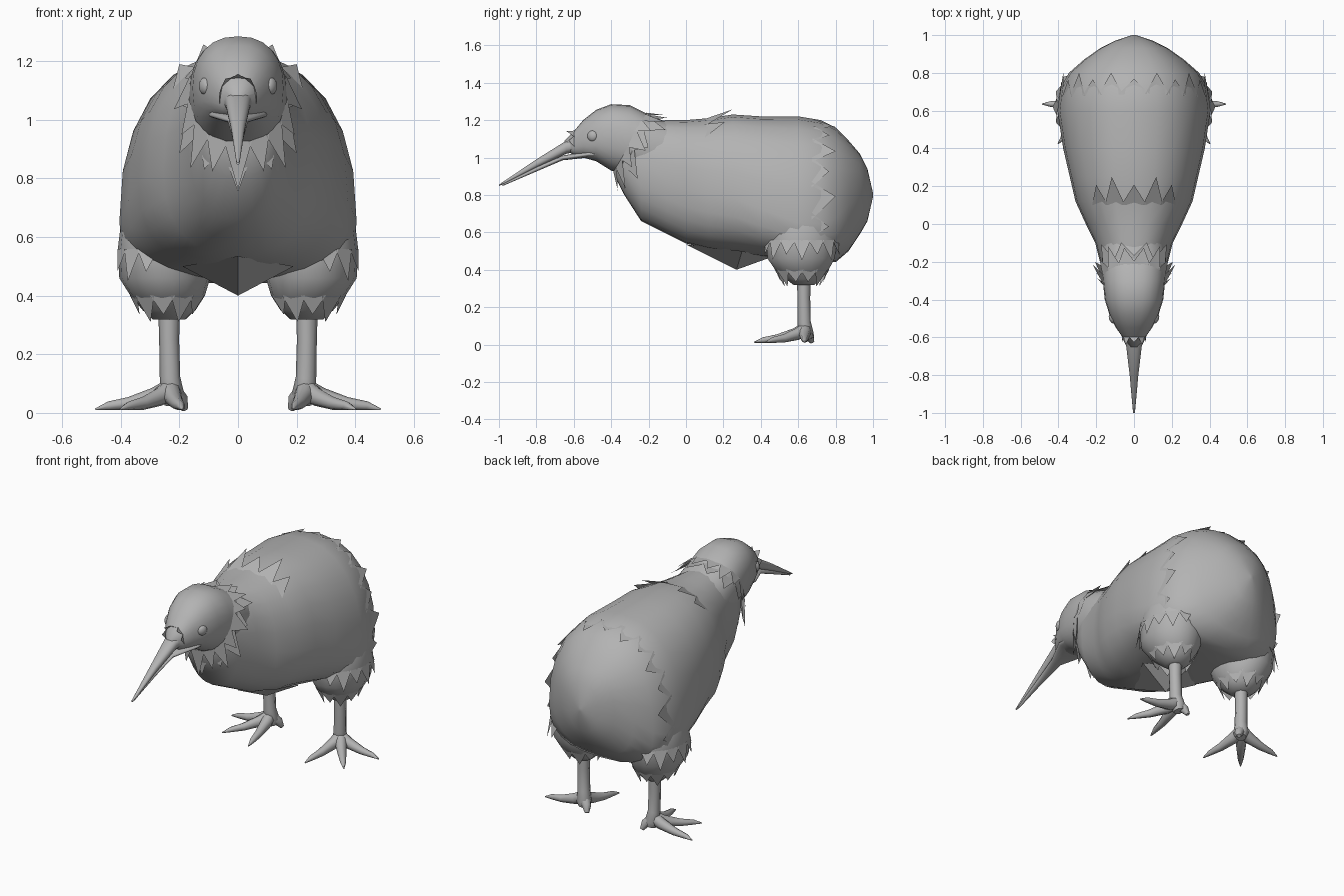
import bpy, bmesh, math
from math import sin, cos, pi, radians
from mathutils import Vector

if "Cube" in bpy.data.objects:
    bpy.data.objects.remove(bpy.data.objects["Cube"])

grey = bpy.data.materials.new("plain grey")
grey.use_nodes = True
grey.diffuse_color = (0.45, 0.45, 0.45, 1)
grey.node_tree.nodes["Principled BSDF"].inputs["Base Color"].default_value = (0.45, 0.45, 0.45, 1)


def finish(obj, angle=50):
    bpy.ops.object.select_all(action="DESELECT")
    obj.select_set(True)
    bpy.context.view_layer.objects.active = obj
    if obj.type == "CURVE":
        bpy.ops.object.convert(target="MESH")
        obj = bpy.context.object
    obj.data.materials.clear()
    obj.data.materials.append(grey)
    if angle:
        bpy.ops.object.shade_smooth_by_angle(angle=radians(angle))
    return obj


def mesh_object(name, bm, angle=50):
    bmesh.ops.recalc_face_normals(bm, faces=bm.faces[:])
    mesh = bpy.data.meshes.new(name)
    bm.to_mesh(mesh)
    bm.free()
    obj = bpy.data.objects.new(name, mesh)
    bpy.context.collection.objects.link(obj)
    return finish(obj, angle)


def loft(name, rings, angle=50):
    """Skin closed rings of points and cap both ends."""
    bm = bmesh.new()
    loops = [[bm.verts.new(p) for p in ring] for ring in rings]
    n = len(loops[0])
    for a, b in zip(loops, loops[1:]):
        for i in range(n):
            j = (i + 1) % n
            bm.faces.new((a[i], a[j], b[j], b[i]))
    bm.faces.new(loops[0])
    bm.faces.new(loops[-1])
    return mesh_object(name, bm, angle)


def power(v, n):
    return math.copysign(abs(v) ** (2 / n), v)


def point(stations, y, a):
    """Point on a lofted form at length y; angle 0 is the top, pi the bottom."""
    y = min(max(y, stations[0][0]), stations[-1][0])
    for s, t in zip(stations, stations[1:]):
        if y <= t[0]:
            k = (y - s[0]) / (t[0] - s[0])
            bottom, top, width, f = (p + (q - p) * k for p, q in zip(s[1:], t[1:]))
            break
    mid = bottom + (top - bottom) * f
    # Low-slung sections have a boxier underside
    reach, n = (top - mid, 2.3) if cos(a) > 0 else (mid - bottom, 3.3 - 2 * f)
    return Vector((width * power(sin(a), n), y, mid + reach * power(cos(a), n)))


def long_form(name, stations, n=24):
    return loft(name, [[point(stations, s[0], 2 * pi * i / n) for i in range(n)] for s in stations])


def ruff(name, base, tip, count, start=0, end=2 * pi):
    """Row of pointed feathers; base and tip give a position for an angle."""
    bm = bmesh.new()
    step = (end - start) / count
    for i in range(count):
        a = start + step * (i + 0.5)
        long = 1 if i % 2 else 0.72
        root = base(a)
        end_point = root + (tip(a) - root) * long
        corners = (base(a - step * 0.6), base(a + step * 0.6), end_point)
        bm.faces.new([bm.verts.new(p) for p in corners])
    return mesh_object(name, bm, 0)


def tube(name, points, radii):
    curve = bpy.data.curves.new(name, "CURVE")
    curve.dimensions = "3D"
    curve.bevel_depth = 1
    curve.bevel_resolution = 2
    curve.use_fill_caps = True
    spline = curve.splines.new("POLY")
    spline.points.add(len(points) - 1)
    for p, co, r in zip(spline.points, points, radii):
        p.co = (*co, 1)
        p.radius = r
    obj = bpy.data.objects.new(name, curve)
    bpy.context.collection.objects.link(obj)
    return finish(obj)


# Each station: y, bottom, top, half width, height fraction of the widest line
BODY = [(-.37, .88, 1.1, .09, .5), (-.33, .8, 1.15, .135, .5), (-.24, .66, 1.19, .17, .5),
        (-.1, .59, 1.2, .205, .46), (0, .54, 1.2, .255, .44), (.12, .51, 1.21, .31, .42),
        (.25, .49, 1.23, .34, .4), (.4, .47, 1.22, .375, .34), (.6, .45, 1.22, .405, .26),
        (.72, .44, 1.2, .39, .27), (.8, .44, 1.16, .345, .33), (.87, .5, 1.09, .265, .42),
        (.93, .59, 1.02, .18, .5), (.97, .66, .94, .1, .5), (1, .79, .81, .01, .5)]
HEAD = [(-.65, 1.05, 1.09, .02, .5), (-.6, 1.01, 1.14, .06, .45), (-.55, 1, 1.2, .095, .45),
        (-.48, .98, 1.255, .13, .45), (-.4, .93, 1.285, .155, .5), (-.3, .9, 1.28, .165, .5),
        (-.22, .88, 1.24, .17, .5), (-.13, .86, 1.2, .17, .5), (0, .9, 1.17, .14, .5)]
UPPER_BEAK = [(-1, .847, .855, .005, .5), (-.8, .945, .99, .023, .5),
              (-.64, 1.02, 1.09, .042, .5), (-.54, 1.04, 1.12, .06, .5)]
LOWER_BEAK = [(-.98, .848, .86, .004, .5), (-.8, .925, .95, .018, .5),
              (-.66, .985, 1.01, .035, .5), (-.52, 1, 1.035, .1, .5), (-.44, 1, 1.03, .1, .5)]
for name, stations in (("body", BODY), ("head", HEAD),
                       ("upper_beak", UPPER_BEAK), ("lower_beak", LOWER_BEAK)):
    long_form(name, stations)

# Feather rows on the neck, back, rump and beak base
for row, (shift, count) in enumerate(((0, 11), (-.03, 15))):
    def neck(a):
        p = point(HEAD, -.27 + .09 * cos(a) + shift, a)
        return p + Vector((.004 * sin(a), 0, .004 * cos(a)))

    def neck_tip(a):
        return neck(a) + Vector((.05 * sin(a), .07 + .05 * cos(a), -.085 + .075 * cos(a)))
    ruff(f"neck_feathers_{row + 1}", neck, neck_tip, count)

ruff("back_feathers", lambda a: point(BODY, .1, a),
     lambda a: point(BODY, .25, a) + Vector((0, 0, .045)), 5, -.75, .75)
ruff("rump_feathers", lambda a: point(BODY, .69 - .02 * abs(sin(a)), a),
     lambda a: point(BODY, .8, a) + Vector((.035 * sin(a), 0, .02 * cos(a))), 13, -1.8, 1.8)
ruff("beak_feathers", lambda a: point(HEAD, -.595, a),
     lambda a: point(HEAD, -.63, a) + Vector((.03 * sin(a), -.01, .05 * cos(a))), 5, -1.7, 1.7)

# Pointed flap of belly feathers
bm = bmesh.new()
flap = [bm.verts.new(p) for p in ((0, 0, .535), (.19, .3, .5), (0, .45, .465), (-.19, .3, .5), (0, .27, .4))]
for i in range(4):
    bm.faces.new((flap[i], flap[(i + 1) % 4], flap[4]))
mesh_object("belly_flap", bm, 0)

# Thigh rings: centre x, centre y, height, x radius, y radius
THIGH = [(.25, .62, .76, .1, .12), (.25, .62, .66, .148, .18), (.25, .62, .56, .16, .195),
         (.25, .615, .46, .155, .182), (.24, .62, .4, .127, .145),
         (.235, .628, .35, .09, .095), (.235, .63, .318, .055, .055)]


def thigh_point(ring, a, side, grow=1, drop=0):
    x, y, z, rx, ry = ring
    return Vector((side * (x + rx * grow * cos(a)), y + ry * grow * sin(a), z - drop))


for side, label in ((1, "left"), (-1, "right")):
    loft(f"{label}_thigh", [[thigh_point(r, 2 * pi * i / 18, side) for i in range(18)] for r in THIGH])
    ruff(f"{label}_upper_thigh_feathers", lambda a: thigh_point(THIGH[2], a, side, 1.02),
         lambda a: thigh_point(THIGH[2], a, side, 1.13, .11), 7, -1.4, 1.4)
    ruff(f"{label}_lower_thigh_feathers", lambda a: thigh_point(THIGH[4], a, side, 1.01),
         lambda a: thigh_point(THIGH[4], a, side, .7, .09), 11)

    # Shank, three spread toes and a hind claw
    tube(f"{label}_shank", [(side * x, y, z) for x, y, z in
                            ((.235, .63, .38), (.235, .63, .25), (.232, .632, .12), (.225, .64, .06), (.22, .645, .03))],
         (.038, .034, .035, .042, .03))
    for toe, (dx, dy) in {"outer": (.255, 0), "middle": (.17, -.21), "inner": (-.045, -.27)}.items():
        path = [(0, .08), (.2, .055), (.55, .032), (.82, .024), (1, .012)]
        tube(f"{label}_{toe}_toe", [(side * (.232 + dx * k), .635 + dy * k, z) for k, z in path],
             (.036, .032, .022, .015, .003))
    tube(f"{label}_hind_toe", [(side * x, y, z) for x, y, z in
                               ((.22, .64, .07), (.195, .66, .045), (.182, .675, .012))], (.032, .026, .012))

    # Eye
    bpy.ops.mesh.primitive_uv_sphere_add(segments=16, ring_count=10, radius=.029,
                                         location=(side * .113, -.5, 1.115))
    eye = bpy.context.object
    eye.name = f"{label}_eye"
    eye.scale = (.65, 1, 1)
    eye.rotation_euler.z = side * radians(-25)
    finish(eye)
